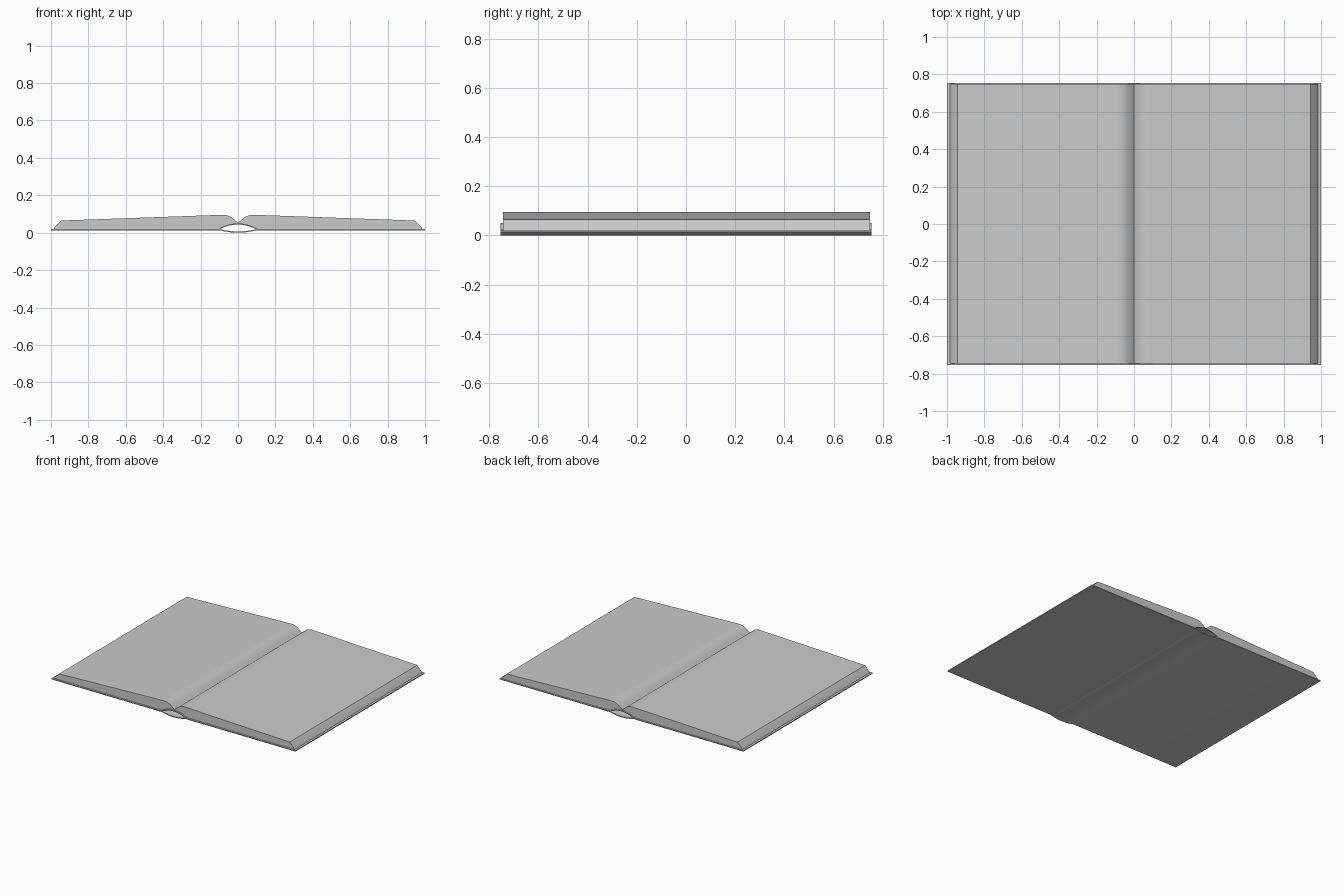
import bpy, bmesh, math

if "Cube" in bpy.data.objects:
    bpy.data.objects.remove(bpy.data.objects["Cube"])


def extrude_profile(name, pts, y0, y1, mirror=False):
    """Extrude a closed XZ outline from y0 to y1."""
    bm = bmesh.new()
    front = [bm.verts.new((x, y0, z)) for x, z in pts]
    back = [bm.verts.new((x, y1, z)) for x, z in pts]
    bm.faces.new(front)
    bm.faces.new(back[::-1])
    n = len(pts)
    for i in range(n):
        j = (i + 1) % n
        bm.faces.new((front[i], back[i], back[j], front[j]))
    bmesh.ops.recalc_face_normals(bm, faces=bm.faces)
    me = bpy.data.meshes.new(name)
    bm.to_mesh(me)
    bm.free()
    ob = bpy.data.objects.new(name, me)
    bpy.context.collection.objects.link(ob)
    if mirror:
        ob.modifiers.new("mirror", 'MIRROR').use_mirror_merge = False
    bpy.ops.object.select_all(action='DESELECT')
    ob.select_set(True)
    bpy.context.view_layer.objects.active = ob
    bpy.ops.object.shade_smooth_by_angle(angle=math.radians(28))
    return ob


def strip(line, t):
    """Closed outline of a thin sheet with thickness t below the line."""
    return line + [(x, z - t) for x, z in reversed(line)]


def arc(half, z_end, z_mid, steps=12):
    return [(half * (2 * i / steps - 1),
             z_mid + (z_end - z_mid) * (2 * i / steps - 1) ** 2)
            for i in range(steps + 1)]


W = 0.1      # half width of the spine
D = 0.755    # half depth of the cover

# cover boards joined by the sagging spine
cover = [(-1, 0.02)] + arc(W, 0.02, 0.007) + [(1, 0.02)]
extrude_profile("cover", strip(cover, 0.007), -D, D)

# arched backing above the hollow spine
extrude_profile("spine_backing", strip(arc(W, 0.024, 0.05), 0.007), -D, D)

# page blocks: slanted fore edge, sloping top, rounded gutter, arched underside
underside = [p for p in arc(W, 0.021, 0.047) if p[0] > -1e-6]
pages = [(0.985, 0.02), (0.98, 0.029), (0.945, 0.065), (0.1, 0.095),
         (0.08, 0.0955), (0.06, 0.093), (0.04, 0.085), (0.02, 0.07),
         (0.008, 0.06), (0, 0.053)] + underside
extrude_profile("page_block", pages, -0.745, 0.748, mirror=True)
